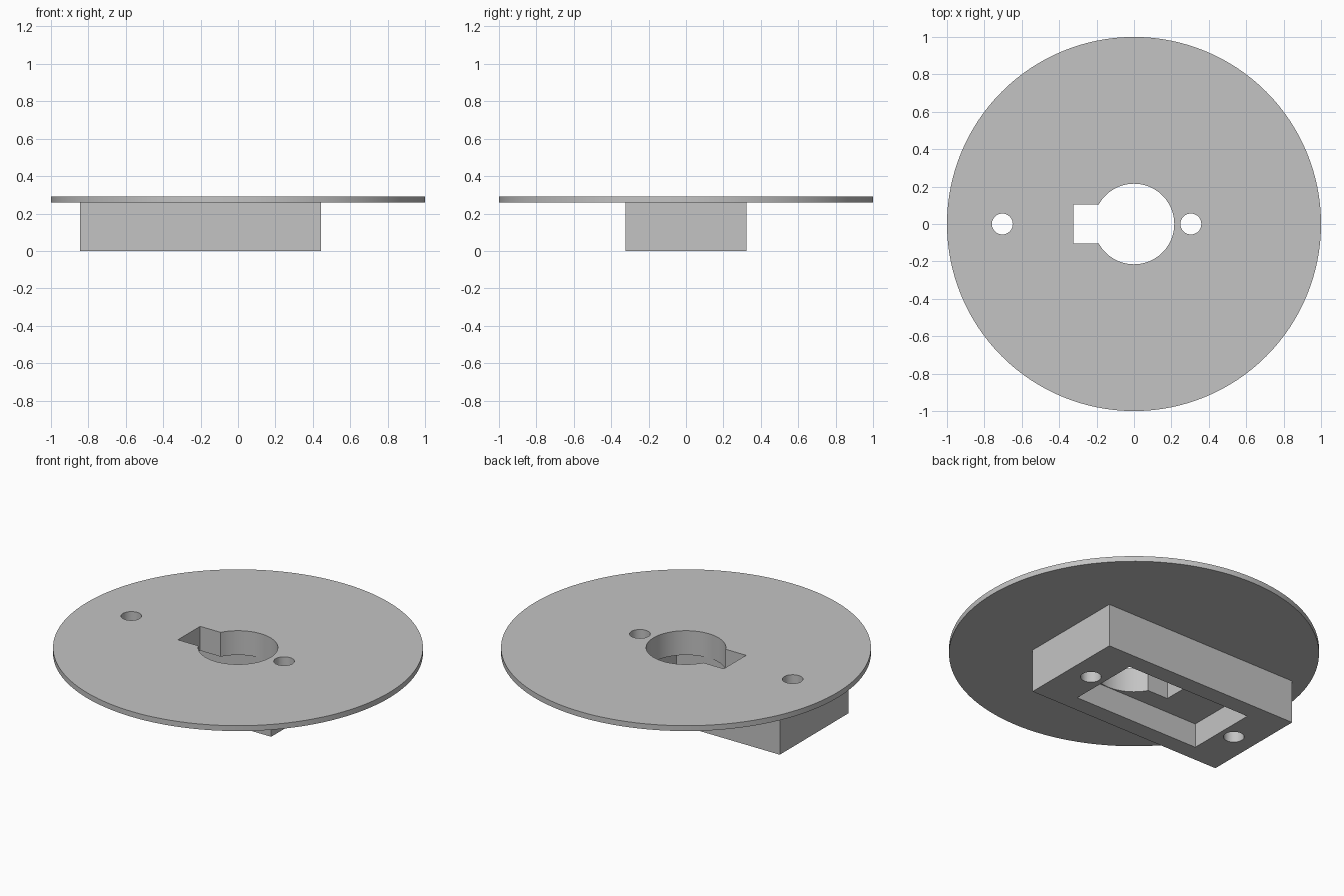
import bpy
import math

if "Cube" in bpy.data.objects:
    bpy.data.objects.remove(bpy.data.objects["Cube"], do_unlink=True)

BLOCK_H = 0.258
TOP = 0.29
MID_X = -0.2          # centre of the block and its pocket
POCKET_H = 0.145

grey = bpy.data.materials.new("plain grey")
grey.use_nodes = True
colour = (0.55, 0.55, 0.55, 1)
grey.diffuse_color = colour
grey.node_tree.nodes["Principled BSDF"].inputs["Base Color"].default_value = colour


def box(name, x0, x1, half_y, z0, z1):
    bpy.ops.mesh.primitive_cube_add(size=1, location=((x0 + x1) / 2, 0, (z0 + z1) / 2))
    ob = bpy.context.object
    ob.name = name
    ob.scale = (x1 - x0, 2 * half_y, z1 - z0)
    bpy.ops.object.transform_apply(location=True, rotation=False, scale=True)
    return ob


def cylinder(name, x, radius, z0, z1, sides):
    bpy.ops.mesh.primitive_cylinder_add(vertices=sides, radius=radius, depth=z1 - z0,
                                        location=(x, 0, (z0 + z1) / 2))
    ob = bpy.context.object
    ob.name = name
    bpy.ops.object.transform_apply(location=True, rotation=False, scale=True)
    return ob


def combine(target, other, operation):
    mod = target.modifiers.new(operation.lower(), 'BOOLEAN')
    mod.operation = operation
    mod.solver = 'EXACT'
    mod.object = other
    bpy.context.view_layer.objects.active = target
    bpy.ops.object.modifier_apply(modifier=mod.name)
    bpy.data.objects.remove(other, do_unlink=True)


# Thin round plate with an off-centre mounting block beneath it
plate = cylinder("round_plate_with_block", 0, 1, BLOCK_H, TOP, 128)
block = box("mounting_block", MID_X - 0.645, MID_X + 0.645, 0.323, 0, BLOCK_H + 0.01)
combine(plate, block, 'UNION')

# Pocket in the underside of the block
combine(plate, box("pocket", MID_X - 0.416, MID_X + 0.416, 0.219, -0.1, POCKET_H), 'DIFFERENCE')

# Keyed centre opening
combine(plate, cylinder("centre_hole", 0, 0.2155, 0.1, 0.4, 64), 'DIFFERENCE')
combine(plate, box("key_notch", -0.323, -0.05, 0.105, 0.1, 0.4), 'DIFFERENCE')

# Two screw holes
for side in (-1, 1):
    combine(plate, cylinder("screw_hole", MID_X + side * 0.504, 0.056, -0.1, 0.4, 40), 'DIFFERENCE')

plate.data.materials.clear()
plate.data.materials.append(grey)
for face in plate.data.polygons:
    face.material_index = 0

bpy.ops.object.select_all(action='DESELECT')
plate.select_set(True)
bpy.context.view_layer.objects.active = plate
bpy.ops.object.shade_smooth_by_angle(angle=math.radians(30))
